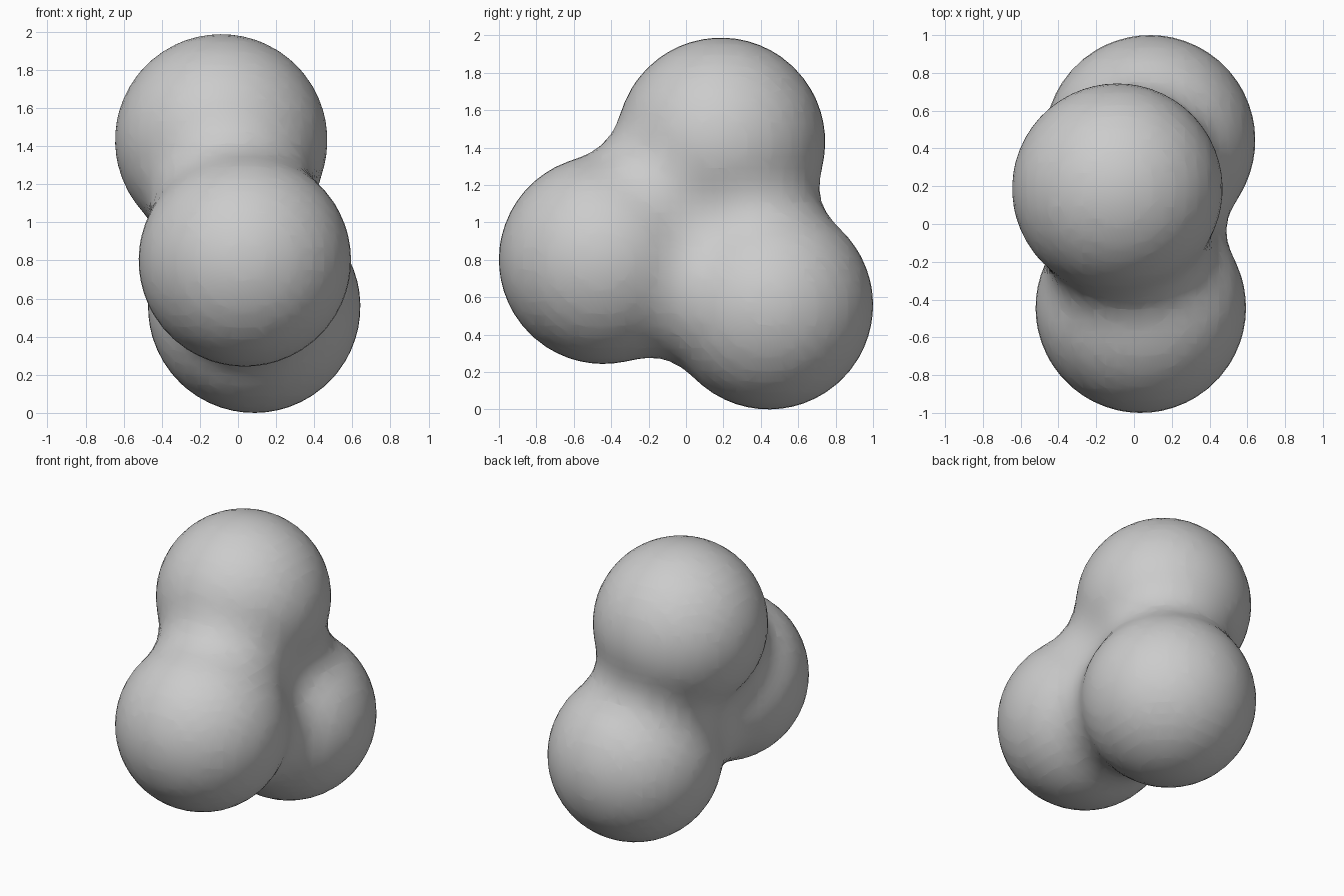
import bpy

if "Cube" in bpy.data.objects:
    bpy.data.objects.remove(bpy.data.objects["Cube"])

# Three soft balls that melt into one another: (x, y, z) centres
CENTRES = [(-0.088, 0.187, 1.43), (0.036, -0.443, 0.80), (0.085, 0.443, 0.557)]
RADIUS, STIFFNESS, THRESHOLD = 0.557, 3.2, 0.6

# Field radius that leaves the visible surface at RADIUS
field = RADIUS / (1 - (THRESHOLD / STIFFNESS) ** (1 / 3)) ** 0.5

meta = bpy.data.metaballs.new("blob_field")
meta.threshold = THRESHOLD
meta.resolution = meta.render_resolution = 0.06
for centre in CENTRES:
    ball = meta.elements.new(type='BALL')
    ball.co = centre
    ball.radius = field
    ball.stiffness = STIFFNESS
source = bpy.data.objects.new("blob_field", meta)
bpy.context.collection.objects.link(source)
bpy.context.view_layer.update()

# Freeze the melted surface as a smooth mesh
deps = bpy.context.evaluated_depsgraph_get()
mesh = bpy.data.meshes.new_from_object(source.evaluated_get(deps))
bpy.data.objects.remove(source)
mesh.name = "merged_blob"
blob = bpy.data.objects.new("merged_blob", mesh)
bpy.context.collection.objects.link(blob)

grey = bpy.data.materials.new("plain grey")
grey.diffuse_color = (0.6, 0.6, 0.6, 1)
grey.use_nodes = True
grey.node_tree.nodes["Principled BSDF"].inputs["Base Color"].default_value = grey.diffuse_color
mesh.materials.clear()
mesh.materials.append(grey)
mesh.shade_smooth()
